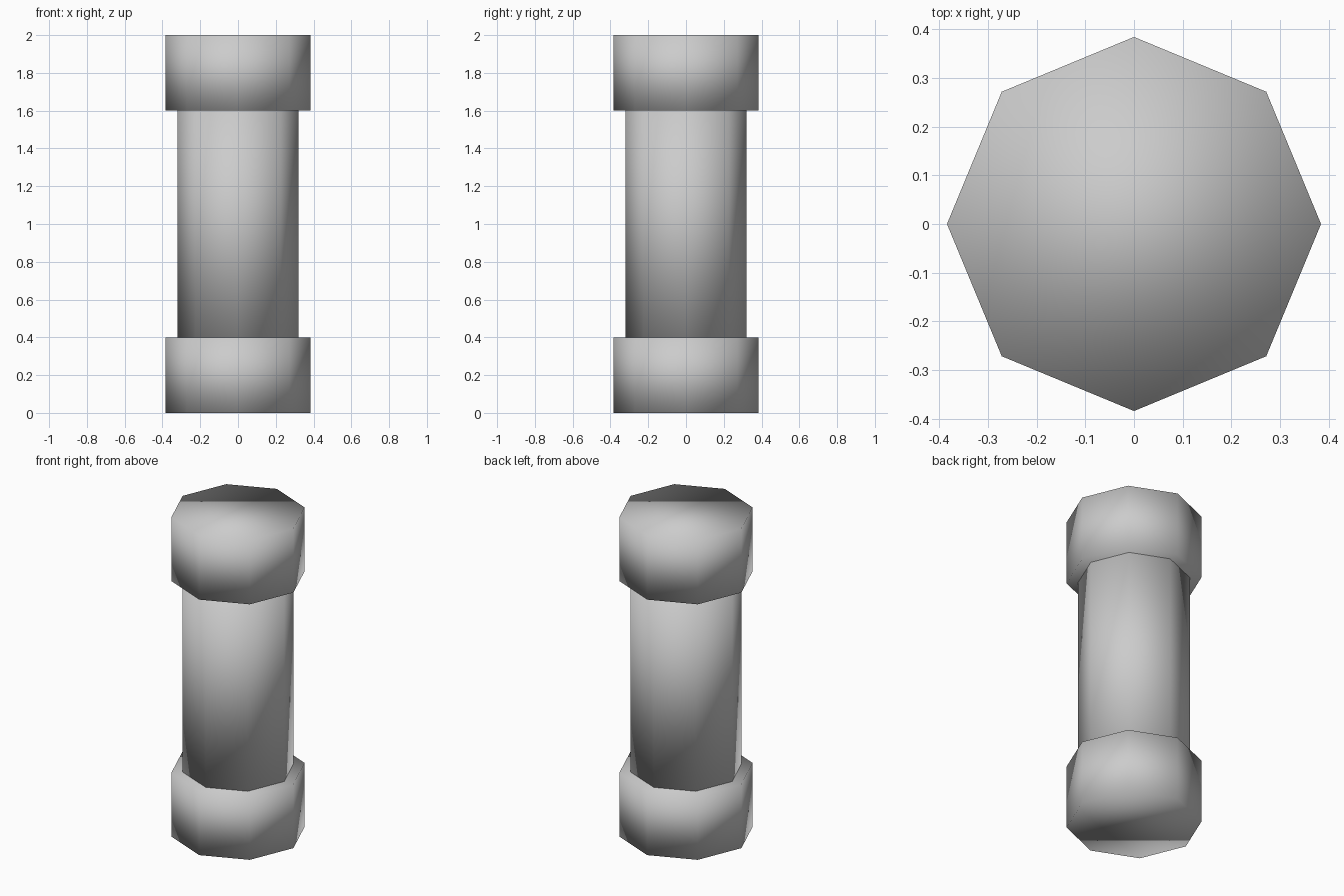
import bpy

SIDES = 8
CAP_RADIUS, SHAFT_RADIUS = 0.384, 0.32
CAP_HEIGHT, TOTAL_HEIGHT = 0.4, 2.0

cube = bpy.data.objects.get("Cube")
if cube:
    bpy.data.objects.remove(cube, do_unlink=True)

# Single plain grey
grey = bpy.data.materials.new("plain_grey")
grey.use_nodes = True
colour = (0.6, 0.6, 0.6, 1)
grey.diffuse_color = colour
grey.node_tree.nodes["Principled BSDF"].inputs["Base Color"].default_value = colour


def prism(name, radius, bottom, top):
    """Closed, smooth-shaded octagonal prism between two heights."""
    bpy.ops.mesh.primitive_cylinder_add(
        vertices=SIDES, radius=radius, depth=top - bottom,
        end_fill_type='NGON', location=(0, 0, (bottom + top) / 2))
    part = bpy.context.object
    part.name = name
    part.data.materials.append(grey)
    bpy.ops.object.shade_smooth()
    return part


# Wide collars at both ends, with the narrower shaft between them
prism("bottom_collar", CAP_RADIUS, 0, CAP_HEIGHT)
prism("shaft", SHAFT_RADIUS, CAP_HEIGHT, TOTAL_HEIGHT - CAP_HEIGHT)
prism("top_collar", CAP_RADIUS, TOTAL_HEIGHT - CAP_HEIGHT, TOTAL_HEIGHT)
